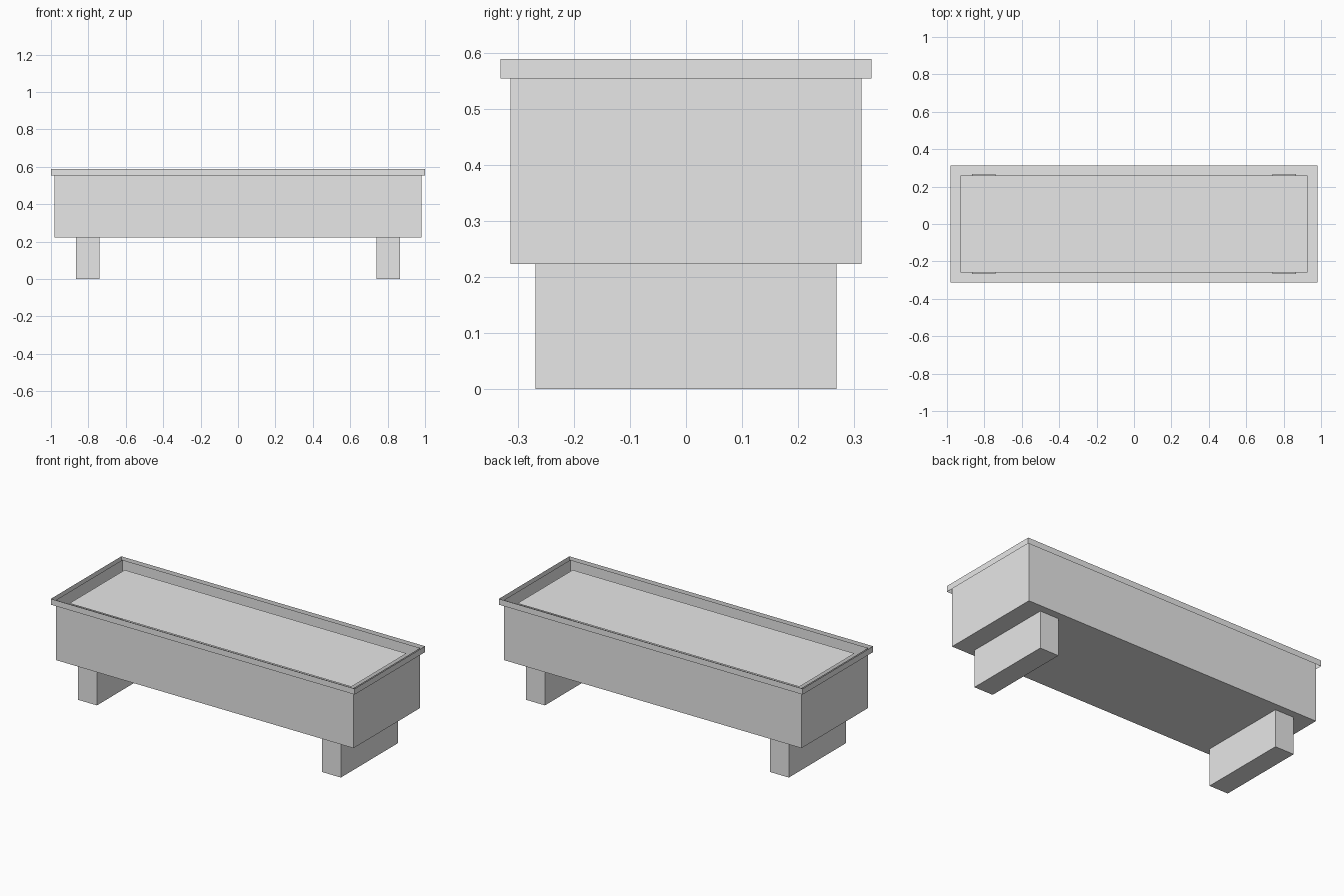
import bpy
import bmesh

if "Cube" in bpy.data.objects:
    bpy.data.objects.remove(bpy.data.objects["Cube"])

grey = bpy.data.materials.new("light grey")
grey.diffuse_color = (0.8, 0.8, 0.8, 1.0)
grey.use_nodes = True
grey.node_tree.nodes["Principled BSDF"].inputs["Base Color"].default_value = grey.diffuse_color


def box_part(name, hx, hy, z0, z1, cx=0.0, bottom=True, top=True):
    """Box centred on y = 0, with optional open bottom and top."""
    mesh = bpy.data.meshes.new(name)
    bm = bmesh.new()
    bmesh.ops.create_cube(bm, size=2.0)
    bm.normal_update()
    # Remove the unwanted caps
    drop = [f for f in bm.faces
            if (f.normal.z > 0.5 and not top) or (f.normal.z < -0.5 and not bottom)]
    bmesh.ops.delete(bm, geom=drop, context='FACES_ONLY')
    for v in bm.verts:
        v.co = (cx + v.co.x * hx, v.co.y * hy, z1 if v.co.z > 0 else z0)
    bm.to_mesh(mesh)
    bm.free()
    mesh.materials.append(grey)
    obj = bpy.data.objects.new(name, mesh)
    bpy.context.collection.objects.link(obj)
    return obj


def sheet(name, hx, hy, z):
    """Flat horizontal rectangle facing up."""
    mesh = bpy.data.meshes.new(name)
    mesh.from_pydata([(-hx, -hy, z), (hx, -hy, z), (hx, hy, z), (-hx, hy, z)],
                     [], [(0, 1, 2, 3)])
    mesh.materials.append(grey)
    obj = bpy.data.objects.new(name, mesh)
    bpy.context.collection.objects.link(obj)
    return obj


# Open trough with thin walls
box_part("trough", 0.98, 0.313, 0.223, 0.58, top=False)

# Thin trim band around the top edge
box_part("rim_band", 1.0, 0.331, 0.554, 0.589, bottom=False, top=False)

# Soil surface, set in from the walls
sheet("soil", 0.928, 0.26, 0.554)

# Two feet across the width, reaching just through the trough floor
for side, label in ((-1, "left"), (1, "right")):
    box_part(label + "_foot", 0.062, 0.268, 0.0, 0.235, cx=side * 0.803)
